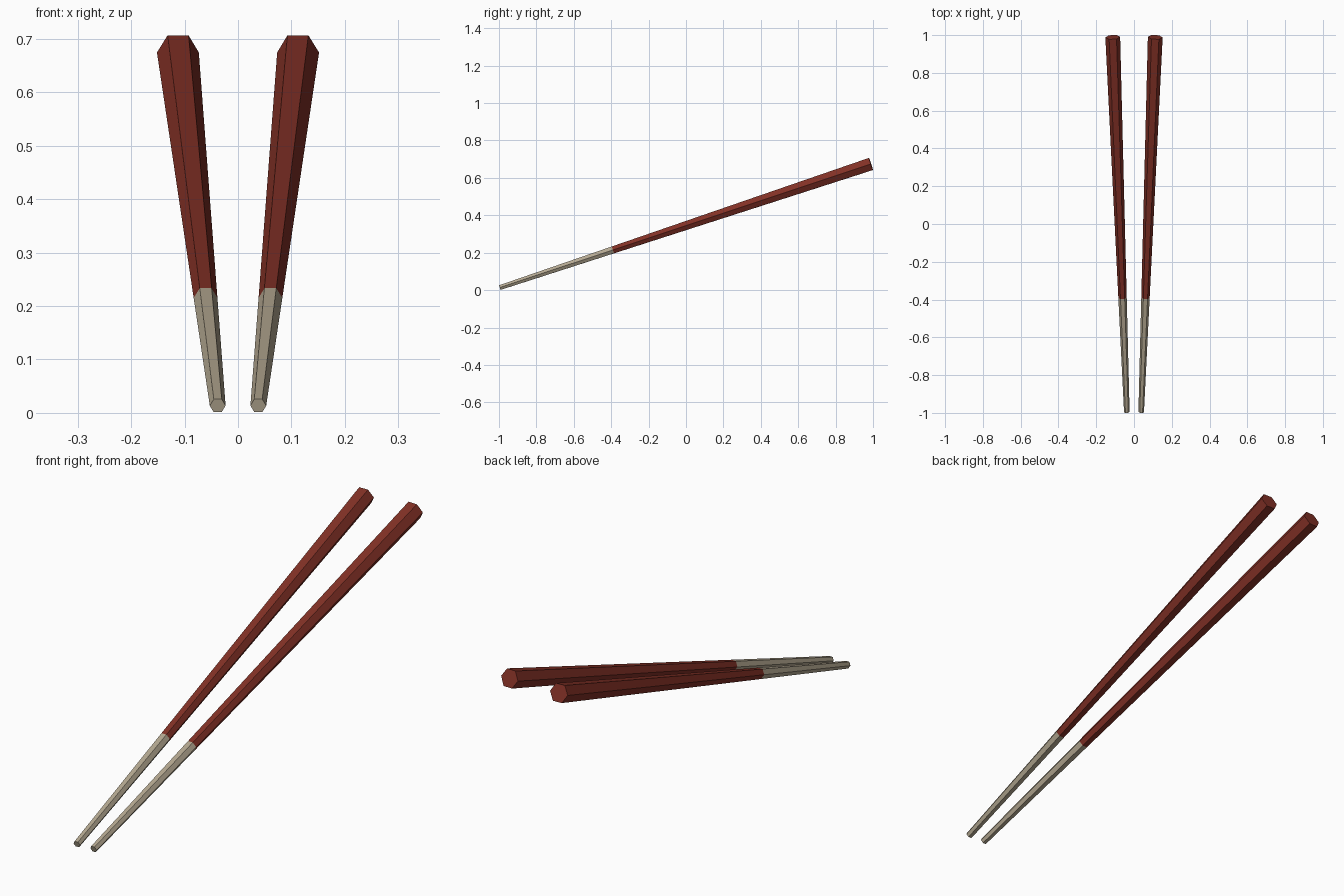
import bpy
import bmesh
from math import cos, sin, tau
from mathutils import Vector

cube = bpy.data.objects.get("Cube")
if cube:
    bpy.data.objects.remove(cube, do_unlink=True)


def make_material(name, rgb):
    mat = bpy.data.materials.new(name)
    mat.use_nodes = True
    colour = (*rgb, 1.0)
    mat.diffuse_color = colour
    mat.node_tree.nodes["Principled BSDF"].inputs["Base Color"].default_value = colour
    return mat


lacquer = make_material("dark red lacquer", (0.223, 0.03, 0.019))
bare_wood = make_material("pale bare wood", (0.456, 0.392, 0.283))

SIDES = 6
TIP, BUTT = Vector((0.038, -0.9955, 0.0135)), Vector((0.1125, 0.989, 0.6745))
TIP_RADIUS, BUTT_RADIUS = 0.0148, 0.0392
JOINT = 0.305  # share of the length that is bare wood


def make_stick(name, side):
    """Tapered hexagonal stick with a bare tip and a lacquered handle."""
    start = Vector((side * TIP.x, TIP.y, TIP.z))
    end = Vector((side * BUTT.x, BUTT.y, BUTT.z))
    axis = (end - start).normalized()
    across = axis.cross(Vector((0, 0, 1))).normalized()
    up = across.cross(axis)

    bm = bmesh.new()
    rings = []
    for t in (0, JOINT, 1):
        centre = start.lerp(end, t)
        radius = TIP_RADIUS + (BUTT_RADIUS - TIP_RADIUS) * t
        angles = [tau * i / SIDES for i in range(SIDES)]
        rings.append([bm.verts.new(centre + radius * (across * cos(a) + up * sin(a)))
                      for a in angles])

    # Flat sides, bare wood first and lacquer second
    for index, (lower, upper) in enumerate(zip(rings, rings[1:])):
        for i in range(SIDES):
            j = (i + 1) % SIDES
            bm.faces.new((lower[i], lower[j], upper[j], upper[i])).material_index = index

    # End caps
    bm.faces.new(rings[0]).material_index = 0
    bm.faces.new(rings[-1]).material_index = 1
    bmesh.ops.recalc_face_normals(bm, faces=bm.faces)

    mesh = bpy.data.meshes.new(name)
    bm.to_mesh(mesh)
    bm.free()
    mesh.materials.append(bare_wood)
    mesh.materials.append(lacquer)
    bpy.context.collection.objects.link(bpy.data.objects.new(name, mesh))


make_stick("left_stick", 1)
make_stick("right_stick", -1)
